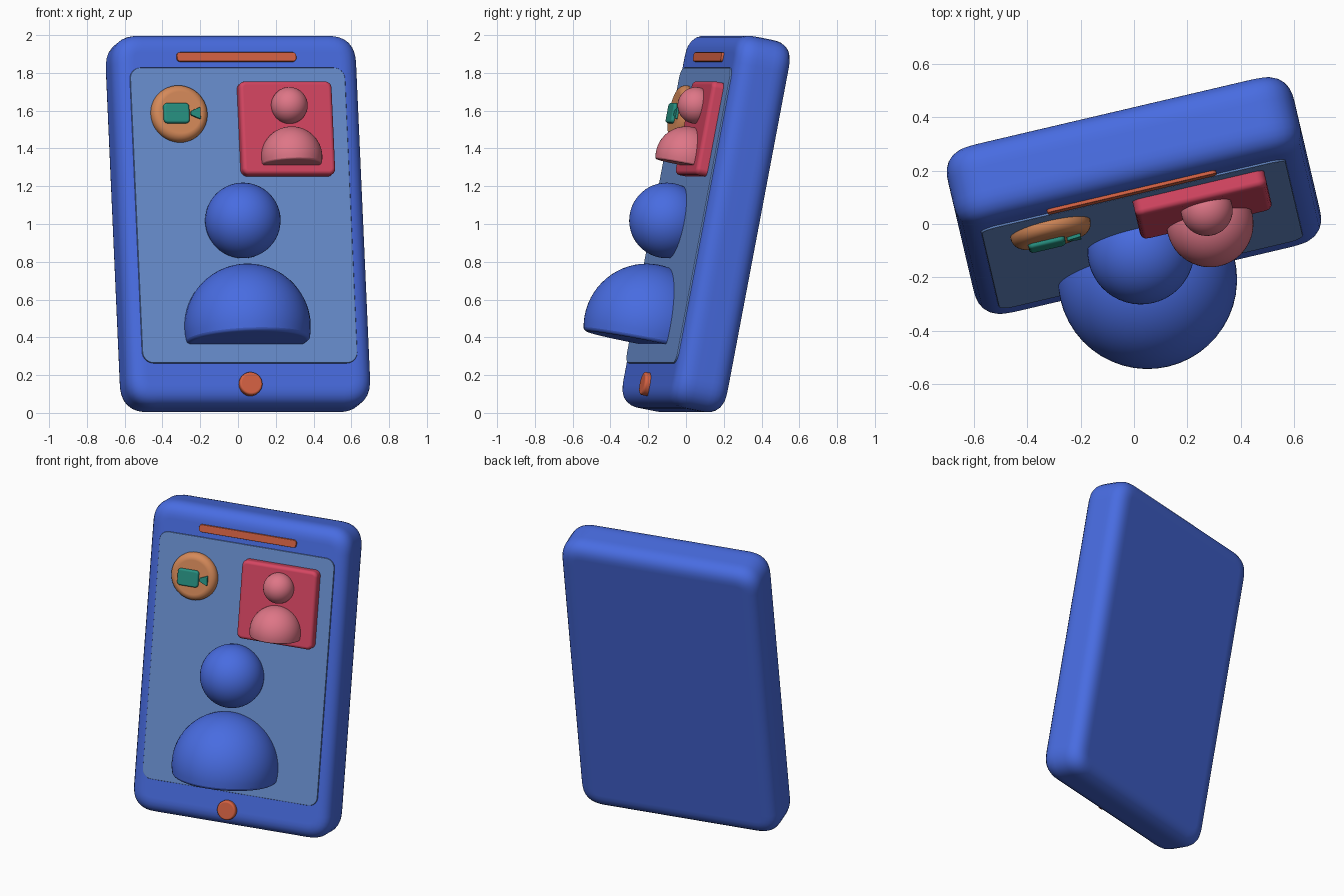
import bpy, bmesh
from math import radians
from mathutils import Matrix, Vector

if "Cube" in bpy.data.objects:
    bpy.data.objects.remove(bpy.data.objects["Cube"])

# Everything is built upright around the phone's centre, then leaned back and turned
POSE = (Matrix.Translation((0, 0.105, 1.0)) @ Matrix.Rotation(radians(13.2), 4, 'Z')
        @ Matrix.Rotation(radians(-11), 4, 'X'))


def material(name, rgb):
    m = bpy.data.materials.new(name)
    m.diffuse_color = (*rgb, 1)
    m.use_nodes = True
    m.node_tree.nodes["Principled BSDF"].inputs["Base Color"].default_value = m.diffuse_color
    return m


BLUE = material("blue", (0.065, 0.15, 0.75))
PALE = material("pale_blue", (0.14, 0.27, 0.62))
RED = material("red", (0.66, 0.06, 0.12))
PINK = material("pink", (0.73, 0.18, 0.24))
AMBER = material("amber", (0.66, 0.25, 0.10))
ORANGE = material("orange", (0.66, 0.12, 0.055))
TEAL = material("teal", (0.02, 0.28, 0.22))


def finish(name, bm, mat, angle=40):
    bmesh.ops.recalc_face_normals(bm, faces=bm.faces)
    me = bpy.data.meshes.new(name)
    bm.to_mesh(me)
    bm.free()
    me.materials.append(mat)
    me.shade_smooth()
    me.set_sharp_from_angle(angle=radians(angle))
    ob = bpy.data.objects.new(name, me)
    bpy.context.collection.objects.link(ob)
    ob.matrix_world = POSE
    wn = ob.modifiers.new("flat_face_normals", 'WEIGHTED_NORMAL')
    wn.keep_sharp = True
    return ob


def bevel(bm, edges, width, segs, profile=0.5):
    bmesh.ops.bevel(bm, geom=edges, offset=width, segments=segs, profile=profile,
                    affect='EDGES', clamp_overlap=True)


def prism(name, outline, front, back, mat, corner=0, edge=0, both=False, segs=4, profile=0.5):
    """Extrude an (x, z) outline from depth `back` to `front` (positive = forward)."""
    bm = bmesh.new()
    f = bm.faces.new([bm.verts.new((x, -front, z)) for x, z in outline])
    ext = bmesh.ops.extrude_face_region(bm, geom=[f], use_keep_orig=True)
    verts = [v for v in ext['geom'] if isinstance(v, bmesh.types.BMVert)]
    bmesh.ops.translate(bm, verts=verts, vec=(0, front - back, 0))
    bmesh.ops.recalc_face_normals(bm, faces=bm.faces)
    if corner:
        bevel(bm, [e for e in bm.edges if abs(e.verts[0].co.y - e.verts[1].co.y) > 1e-4],
              corner, 8, profile)
    if edge:
        planes = [-front] + ([-back] if both else [])
        bevel(bm, [e for e in bm.edges
                   if any(all(abs(v.co.y - p) < 1e-4 for v in e.verts) for p in planes)],
              edge, segs, profile)
    return finish(name, bm, mat)


def rect(x, z, w, h):
    return [(x - w / 2, z - h / 2), (x + w / 2, z - h / 2),
            (x + w / 2, z + h / 2), (x - w / 2, z + h / 2)]


def circle(x, z, r, n=48):
    pts = [Matrix.Rotation(radians(360 * i / n), 2) @ Vector((r, 0)) for i in range(n)]
    return [(x + p.x, z + p.y) for p in pts]


def ball(name, x, depth, z, r, mat, cut=None):
    """Sphere, optionally sliced flat below its centre by `cut`."""
    bm = bmesh.new()
    bmesh.ops.create_uvsphere(bm, u_segments=48, v_segments=32, radius=r,
                              matrix=Matrix.Translation((x, -depth, z)))
    if cut:
        res = bmesh.ops.bisect_plane(bm, geom=bm.verts[:] + bm.edges[:] + bm.faces[:],
                                     plane_co=(0, 0, z - cut), plane_no=(0, 0, 1),
                                     clear_inner=True)
        rim = [e for e in res['geom_cut'] if isinstance(e, bmesh.types.BMEdge)]
        bmesh.ops.holes_fill(bm, edges=rim, sides=0)
        bevel(bm, rim, r * 0.06, 4)
    finish(name, bm, mat)


def person(prefix, x, depth, z, s, mat):
    ball(prefix + "_head", x, depth, z + 0.574 * s, 0.2 * s, mat)
    ball(prefix + "_shoulders", x, depth, z, 0.335 * s, mat, cut=0.083 * s)


# Phone body and screen
prism("phone_body", rect(0, 0, 1.330, 2.005), 0.148, -0.151, BLUE, 0.16, 0.105, True, 7, 0.58)
prism("screen", rect(-0.003, 0.017, 1.17, 1.594), 0.157, 0.10, PALE, 0.06, 0.008, segs=2)

# Speaker bar and home button
prism("speaker_bar", rect(-0.005, 0.871, 0.65, 0.05), 0.162, 0.10, ORANGE, 0.018, 0.006, segs=2)
prism("home_button", circle(-0.008, -0.893, 0.062), 0.178, 0.10, ORANGE, 0, 0.012, segs=3)

# Large caller figure
person("caller", -0.022, 0.206, -0.595, 1.0, BLUE)

# Inset tile with small figure
prism("inset_tile", rect(0.242, 0.478, 0.505, 0.505), 0.218, 0.12, RED, 0.035, 0.022, segs=3)
person("inset", 0.253, 0.231, 0.316, 0.485, PINK)

# Round badge with a video camera
prism("badge_disc", circle(-0.333, 0.562, 0.153), 0.206, 0.12, AMBER, 0, 0.042, segs=6)
prism("camera_body", rect(-0.358, 0.557, 0.14, 0.108), 0.224, 0.17, TEAL, 0.02, 0.012, segs=3)
prism("camera_lens", [(-0.281, 0.546), (-0.228, 0.524), (-0.228, 0.590), (-0.281, 0.568)],
      0.219, 0.17, TEAL, 0.006, 0.006, segs=2)
